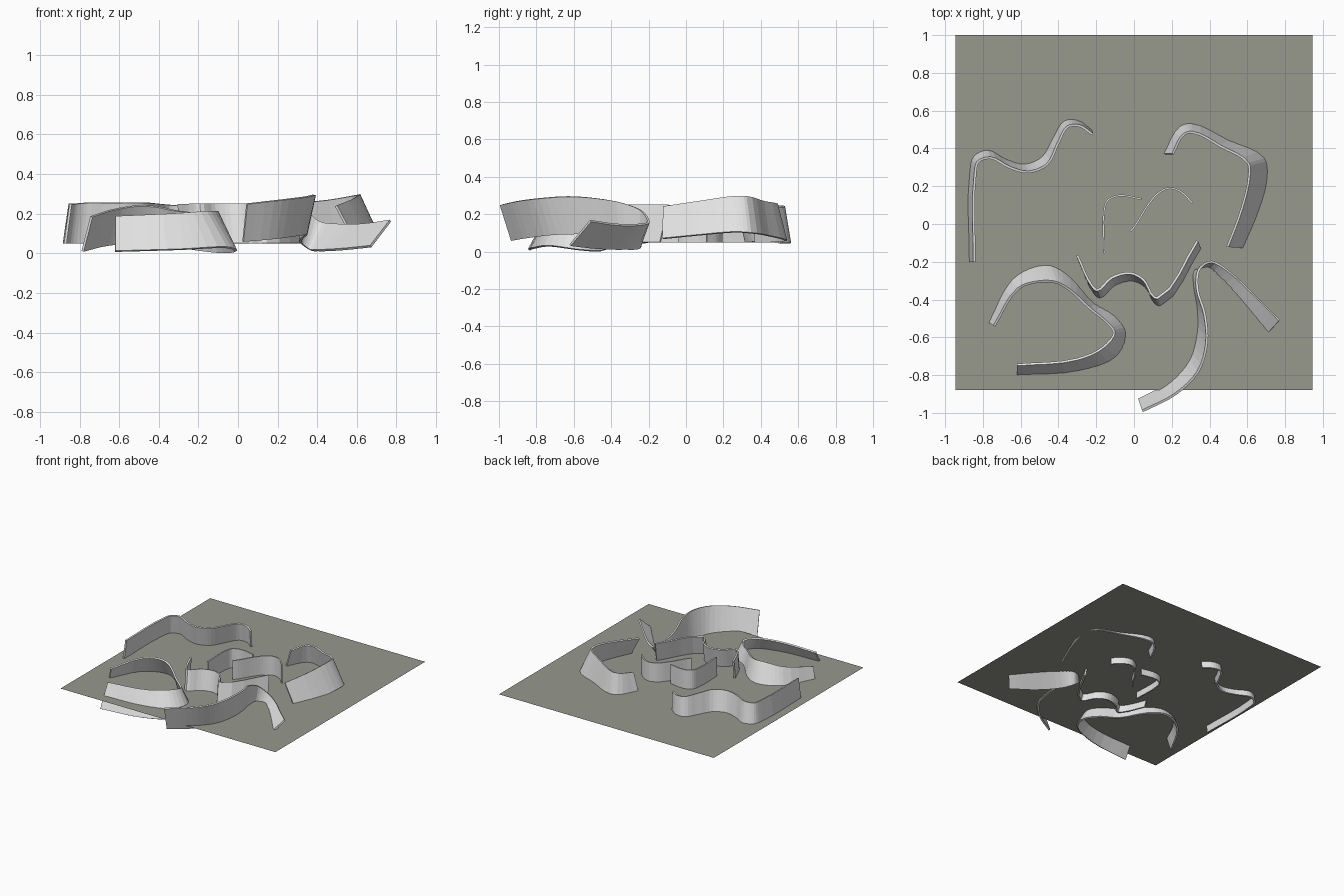
import bpy, bmesh
from mathutils import Vector


def material(name, rgb):
    m = bpy.data.materials.new(name)
    m.diffuse_color = (*rgb, 1)
    return m


RIBBON = material("pale_grey", (0.76, 0.76, 0.76))
FLOOR = material("grey_green", (0.31, 0.315, 0.265))


def smooth_path(pts, steps=4):
    """Hermite curve through the points, without overshoot on long spans."""
    dirs = [(b - a).normalized() for a, b in zip(pts, pts[1:])]
    tans = [dirs[0]] + [(a + b) / 2 for a, b in zip(dirs, dirs[1:])] + [dirs[-1]]
    out = []
    for i in range(len(pts) - 1):
        a, b = pts[i], pts[i + 1]
        length = (b - a).length
        for s in range(steps):
            t = s / steps
            out.append(a * (2*t**3 - 3*t**2 + 1) + b * (3*t**2 - 2*t**3)
                       + tans[i] * length * (t**3 - 2*t**2 + t)
                       + tans[i + 1] * length * (t**3 - t**2))
    return out + [pts[-1]]


def ribbon(name, rows, thick=0.013):
    """Leaning strip: each row is bottom xyz followed by top xyz."""
    low = smooth_path([Vector(r[:3]) for r in rows])
    high = smooth_path([Vector(r[3:]) for r in rows])
    bm = bmesh.new()
    rings = []
    last = len(low) - 1
    for i in range(last + 1):
        j, k = max(i - 1, 0), min(i + 1, last)
        tangent = low[k] - low[j] + high[k] - high[j]
        n = tangent.cross(high[i] - low[i]).normalized() * thick / 2
        rings.append([bm.verts.new(p) for p in
                      (low[i] - n, low[i] + n, high[i] + n, high[i] - n)])
    for a, b in zip(rings, rings[1:]):
        for q in range(4):
            r = (q + 1) % 4
            bm.faces.new((a[q], a[r], b[r], b[q]))
    bm.faces.new(rings[0])
    bm.faces.new(rings[-1])
    bmesh.ops.recalc_face_normals(bm, faces=bm.faces)
    finish(name, bm, RIBBON)


def finish(name, bm, mat):
    me = bpy.data.meshes.new(name)
    bm.to_mesh(me)
    bm.free()
    me.materials.append(mat)
    bpy.context.collection.objects.link(bpy.data.objects.new(name, me))


def upright(path, z0, z1, lean=(0, 0)):
    """Rows for a strip of constant lean, from its top line."""
    return [(x - lean[0], y - lean[1], z0, x, y, z1) for x, y in path]


# Floor sheet, which cuts through the strips
bm = bmesh.new()
bm.faces.new([bm.verts.new(p) for p in
              ((-0.945, -0.88, 0.1), (0.945, -0.88, 0.1), (0.945, 1, 0.1), (-0.945, 1, 0.1))])
finish("floor_sheet", bm, FLOOR)

# Inner strips
ribbon("inner_left_strip", upright(
    [(-0.157, -0.155), (-0.158, 0.07), (-0.14, 0.125), (-0.08, 0.15), (0.04, 0.132)],
    0.05, 0.25), 0.01)
ribbon("inner_right_strip", upright(
    [(-0.02, -0.04), (0.005, -0.01), (0.07, 0.095), (0.13, 0.165), (0.19, 0.19),
     (0.25, 0.17), (0.31, 0.11)], 0.05, 0.25), 0.01)
ribbon("inner_front_strip", upright(
    [(-0.30, -0.165), (-0.22, -0.33), (-0.195, -0.35), (-0.12, -0.285), (-0.02, -0.26),
     (0.05, -0.295), (0.105, -0.385), (0.125, -0.39), (0.335, -0.09)],
    0.05, 0.25, (-0.018, 0.048)))

# Back left strip
ribbon("back_left_strip", [
    (-0.872, -0.20, 0.05, -0.845, -0.20, 0.25), (-0.87, 0.28, 0.05, -0.84, 0.27, 0.25),
    (-0.85, 0.36, 0.05, -0.825, 0.33, 0.25), (-0.78, 0.395, 0.05, -0.76, 0.35, 0.255),
    (-0.68, 0.345, 0.055, -0.66, 0.30, 0.255), (-0.58, 0.32, 0.055, -0.56, 0.275, 0.255),
    (-0.49, 0.36, 0.055, -0.46, 0.315, 0.255), (-0.43, 0.46, 0.05, -0.40, 0.43, 0.25),
    (-0.37, 0.55, 0.045, -0.35, 0.515, 0.245), (-0.30, 0.55, 0.045, -0.29, 0.52, 0.24),
    (-0.23, 0.50, 0.045, -0.22, 0.475, 0.235)])

# Back right strip
ribbon("back_right_strip", [
    (0.585, -0.125, 0.07, 0.495, -0.12, 0.24), (0.66, 0.08, 0.09, 0.57, 0.08, 0.27),
    (0.70, 0.27, 0.105, 0.61, 0.26, 0.295), (0.685, 0.345, 0.10, 0.605, 0.32, 0.295),
    (0.50, 0.44, 0.085, 0.46, 0.41, 0.27), (0.30, 0.535, 0.06, 0.31, 0.485, 0.255),
    (0.24, 0.52, 0.055, 0.265, 0.475, 0.25), (0.15, 0.37, 0.05, 0.205, 0.37, 0.235)])

# Front right strip
ribbon("front_right_strip", [
    (0.025, -0.93, 0.06, 0.045, -0.99, 0.25), (0.19, -0.84, 0.075, 0.22, -0.90, 0.27),
    (0.30, -0.72, 0.09, 0.34, -0.78, 0.285), (0.34, -0.58, 0.095, 0.385, -0.63, 0.295),
    (0.34, -0.45, 0.09, 0.375, -0.48, 0.285), (0.32, -0.33, 0.07, 0.335, -0.34, 0.26),
    (0.32, -0.25, 0.05, 0.345, -0.24, 0.22), (0.36, -0.25, 0.02, 0.41, -0.20, 0.16),
    (0.40, -0.33, 0.015, 0.50, -0.25, 0.145), (0.52, -0.48, 0.02, 0.63, -0.37, 0.145),
    (0.67, -0.62, 0.035, 0.77, -0.51, 0.165)])

# Front left strip
ribbon("front_left_strip", [
    (-0.785, -0.51, 0.01, -0.74, -0.54, 0.185), (-0.66, -0.29, 0.04, -0.61, -0.34, 0.225),
    (-0.56, -0.22, 0.05, -0.50, -0.305, 0.24), (-0.45, -0.20, 0.05, -0.41, -0.31, 0.235),
    (-0.34, -0.26, 0.04, -0.34, -0.35, 0.22), (-0.20, -0.41, 0.015, -0.23, -0.45, 0.205),
    (-0.07, -0.47, 0.003, -0.14, -0.525, 0.20), (-0.01, -0.57, 0.01, -0.105, -0.575, 0.21),
    (-0.06, -0.72, 0.03, -0.16, -0.65, 0.21), (-0.28, -0.81, 0.02, -0.30, -0.715, 0.20),
    (-0.62, -0.84, 0.01, -0.62, -0.745, 0.185)])
